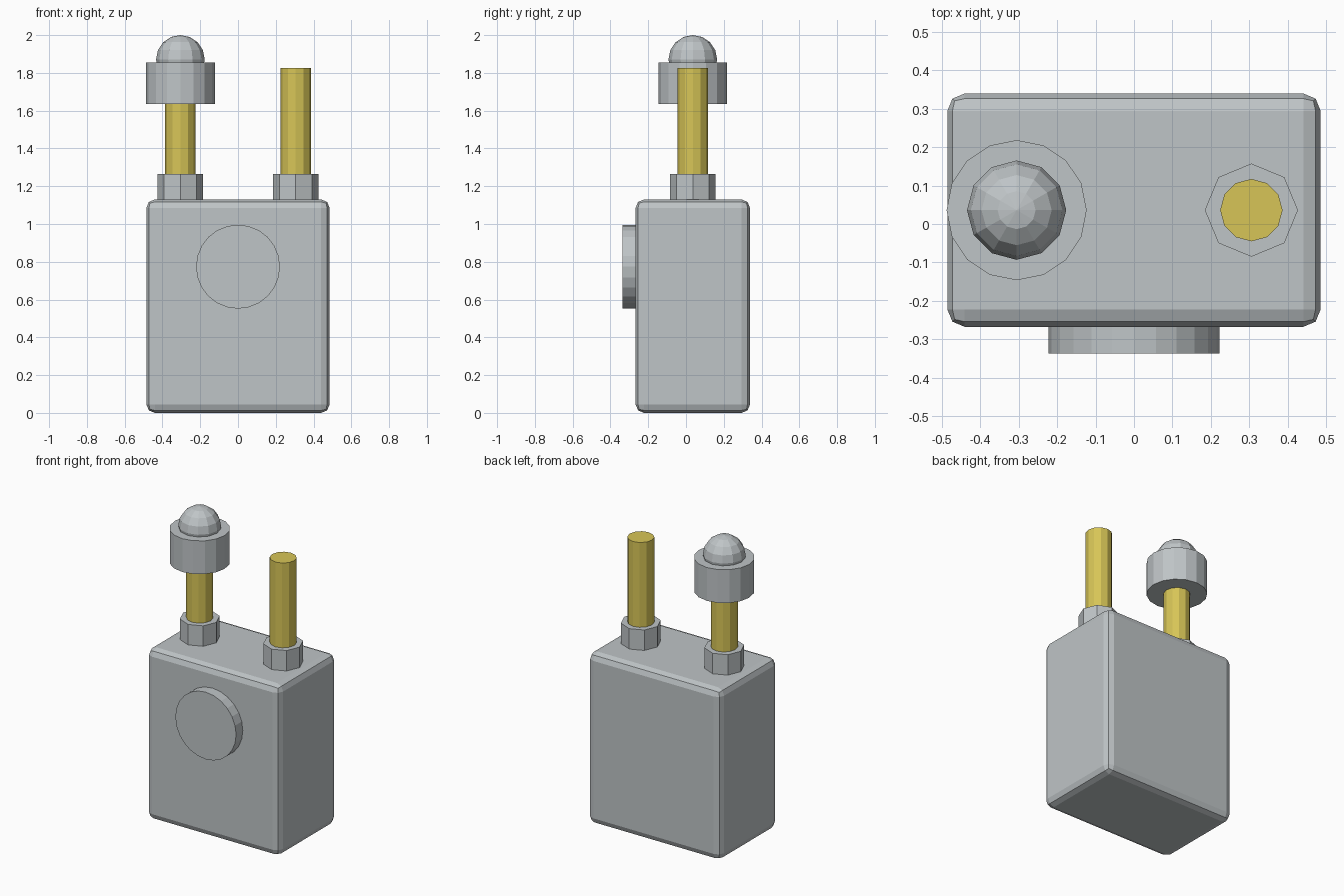
import bpy
import math

cube = bpy.data.objects.get("Cube")
if cube:
    bpy.data.objects.remove(cube, do_unlink=True)


def make_material(name, color):
    mat = bpy.data.materials.new(name)
    mat.use_nodes = True
    mat.diffuse_color = color
    mat.node_tree.nodes["Principled BSDF"].inputs["Base Color"].default_value = color
    return mat


grey = make_material("light grey metal", (0.52, 0.555, 0.57, 1))
brass = make_material("yellow brass", (0.68, 0.56, 0.095, 1))


def finish(name, mat):
    obj = bpy.context.object
    obj.name = name
    obj.data.materials.append(mat)
    return obj


def post_part(name, x, radius, bottom, top, sides, mat):
    bpy.ops.mesh.primitive_cylinder_add(
        vertices=sides, radius=radius, depth=top - bottom,
        location=(x, POST_Y, (bottom + top) / 2))
    return finish(name, mat)


POST_X, POST_Y = 0.305, 0.036
BODY_TOP = 1.13

# Main box with softly chamfered edges
bpy.ops.mesh.primitive_cube_add(size=1, location=(0, POST_Y, BODY_TOP / 2))
body = finish("body", grey)
body.scale = (0.97, 0.606, BODY_TOP)
bpy.ops.object.transform_apply(location=False, rotation=False, scale=True)
bevel = body.modifiers.new("rounded edges", "BEVEL")
bevel.width = 0.045
bevel.segments = 2

# Round plate on the front
bpy.ops.mesh.primitive_cylinder_add(
    vertices=24, radius=0.222, depth=0.09,
    location=(0, -0.292, 0.774), rotation=(math.pi / 2, 0, 0))
finish("front_disc", grey)

# Threaded posts with octagonal nuts
for side, x in (("left", POST_X), ("right", -POST_X)):
    post_part(side + "_nut", x, 0.121, BODY_TOP - 0.01, 1.265, 8, grey)
    post_part(side + "_post", x, 0.081, BODY_TOP, 1.825, 12, brass)

# Cap and faceted dome on the right post
post_part("right_cap", -POST_X, 0.182, 1.635, 1.855, 16, grey)
bpy.ops.mesh.primitive_uv_sphere_add(
    segments=12, ring_count=8, radius=0.129, location=(-POST_X, POST_Y, 1.871))
finish("right_dome", grey)
